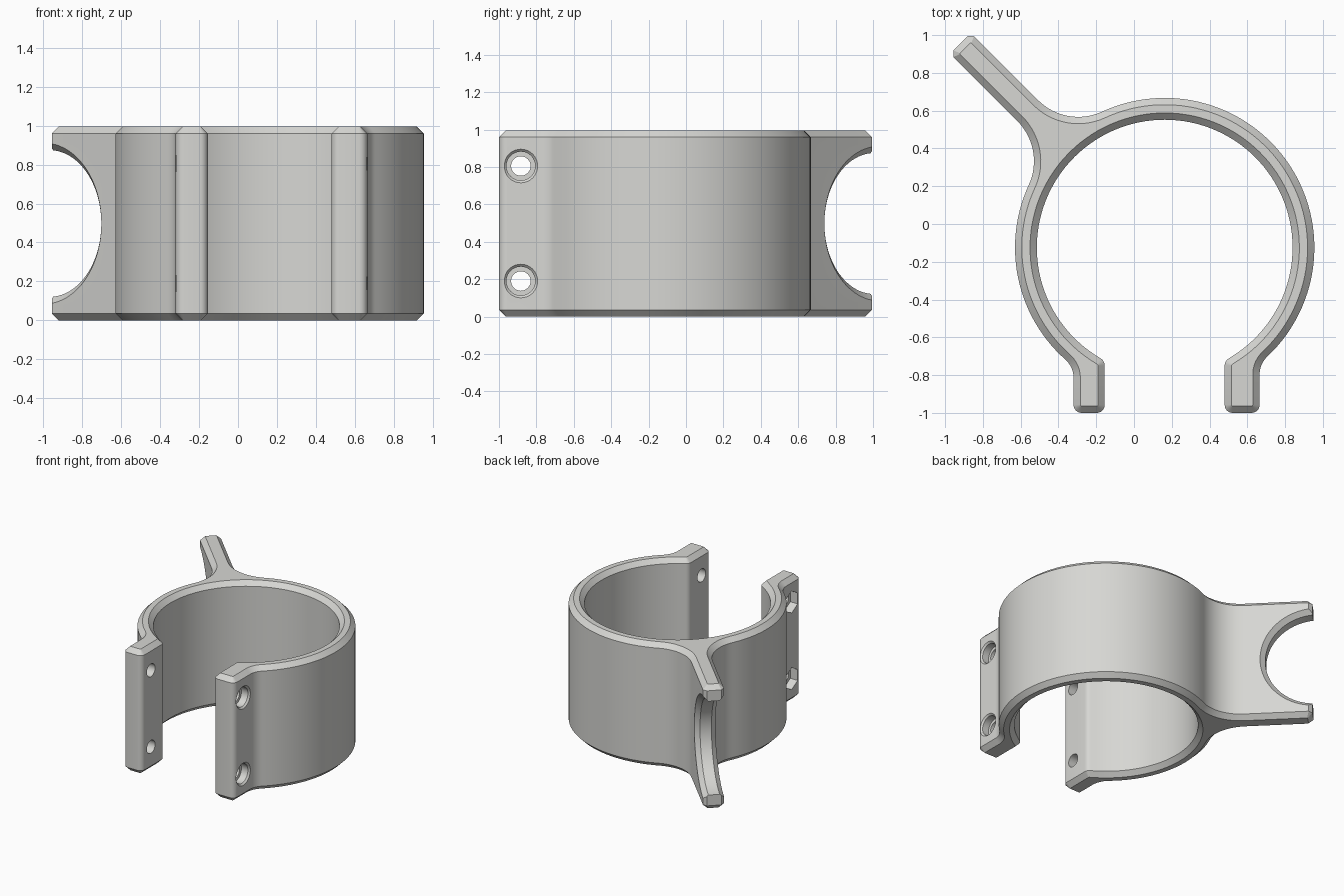
import bpy, bmesh
from math import sin, cos, tan, pi, sqrt, atan2, radians
from mathutils import Vector, Matrix

if "Cube" in bpy.data.objects:
    bpy.data.objects.remove(bpy.data.objects["Cube"])

CX, CY = 0.1625, -0.125          # ring centre
R_OUT, R_IN, H = 0.7925, 0.677, 0.995
CH = 0.036                       # edge chamfer
TAB_IN, TAB_Y = 0.3175, -0.875   # tab gap half-width and tab end
ARM_H, ARM_L, ARM_F = 0.078, 1.53, 0.30


def arc(c, r, a0, a1, n):
    return [Vector((c[0] + r * cos(a0 + (a1 - a0) * i / n),
                    c[1] + r * sin(a0 + (a1 - a0) * i / n))) for i in range(n + 1)]


def corner(p, d0, d1, r, n=6):
    """Round the corner p between unit directions d0 (back) and d1 (onward)."""
    p, d0, d1 = Vector(p), Vector(d0).normalized(), Vector(d1).normalized()
    half = atan2((d0 - d1).length, (d0 + d1).length)
    c = p + (d0 + d1).normalized() * r / sin(half)
    t = r / tan(half)
    s, e = p + d0 * t - c, p + d1 * t - c
    a0 = atan2(s.y, s.x)
    sweep = (atan2(e.y, e.x) - a0 + pi) % (2 * pi) - pi
    return arc(c, r, a0, a0 + sweep, n)


def mirror(pts):
    return [Vector((-p.x, p.y)) for p in reversed(pts)]


def tab(xo, f=0.13):
    """Tab outline on the right, from bore to outer ring; returns ring angle too."""
    yi = -sqrt(R_IN ** 2 - TAB_IN ** 2)
    yc = -sqrt((R_OUT + f) ** 2 - (xo + f) ** 2)
    a = atan2(yc, xo + f)
    pts = corner((TAB_IN, yi), (-yi, TAB_IN), (0, -1), 0.045)
    pts += corner((TAB_IN, TAB_Y), (0, 1), (1, 0), 0.042)
    pts += corner((xo, TAB_Y), (-1, 0), (0, 1), 0.042)
    pts += arc((xo + f, yc), f, pi, a + pi, 10)
    return pts, a


def loft(name, rings, n, matrix):
    """Closed solid of stacked circles (position, radius) along local z."""
    bm = bmesh.new()
    loops = [[bm.verts.new((r * cos(2 * pi * i / n), r * sin(2 * pi * i / n), z))
              for i in range(n)] for z, r in rings]
    for lo, hi in zip(loops, loops[1:]):
        for i in range(n):
            j = (i + 1) % n
            bm.faces.new((lo[i], lo[j], hi[j], hi[i]))
    bm.faces.new(loops[0][::-1])
    bm.faces.new(loops[-1])
    return make(name, bm, matrix)


def make(name, bm, matrix):
    bmesh.ops.recalc_face_normals(bm, faces=bm.faces)
    me = bpy.data.meshes.new(name)
    bm.to_mesh(me)
    bm.free()
    ob = bpy.data.objects.new(name, me)
    ob.matrix_world = matrix
    bpy.context.collection.objects.link(ob)
    return ob


# outline: right tab, outer ring, arm, outer ring, left tab, bore
XR, XL = 0.5025, 0.4825
right, a_r = tab(XR)
left, a_l = tab(XL)
uc = sqrt((R_OUT + ARM_F) ** 2 - (ARM_H + ARM_F) ** 2)
phi = atan2(uc, ARM_H + ARM_F)
half_arm = arc((ARM_H + ARM_F, uc), ARM_F, pi + phi, pi, 16)
half_arm += [Vector((ARM_H, ARM_L - 0.025)), Vector((ARM_H - 0.025, ARM_L))]
turn = Matrix.Rotation(pi / 4, 2)
arm = [turn @ p for p in half_arm + mirror(half_arm)]
b = atan2(-sqrt(R_IN ** 2 - TAB_IN ** 2), TAB_IN) + 0.05
outline = (right + arc((0, 0), R_OUT, a_r, phi + pi / 4, 56)[1:-1] + arm
           + arc((0, 0), R_OUT, 5 * pi / 4 - phi, pi - a_l, 28)[1:-1]
           + mirror(left) + arc((0, 0), R_IN, pi - b, b, 100))

# inset outline for the chamfered rims
inset, n = [], len(outline)
for i, p in enumerate(outline):
    d0 = (p - outline[i - 1]).normalized()
    d1 = (outline[(i + 1) % n] - p).normalized()
    n0, n1 = Vector((-d0.y, d0.x)), Vector((-d1.y, d1.x))
    inset.append(p + (n0 + n1) * CH / (1 + n0.dot(n1)))

# clamp body
bm = bmesh.new()
layers = [[bm.verts.new((p.x, p.y, z)) for p in pts] for pts, z in
          ((inset, 0), (outline, CH), (outline, H - CH), (inset, H))]
for lo, hi in zip(layers, layers[1:]):
    for i in range(n):
        j = (i + 1) % n
        bm.faces.new((lo[i], lo[j], hi[j], hi[i]))
bm.faces.new(layers[0][::-1])
bm.faces.new(layers[-1])
body = make("clamp_body", bm, Matrix.Translation((CX, CY, 0)))

# arched notch in the arm end, flared so that its edges are chamfered
cutters = []
uc = 1.558
pos = Vector((CX - uc / sqrt(2), CY + uc / sqrt(2), H / 2))
rot = Vector((1, 1, 0)).to_track_quat('Z', 'Y').to_matrix().to_4x4()
flat, r = ARM_H - CH, 0.377
cutters.append(loft("arm_notch_cutter", [(-0.1, r + 0.1 - flat), (-flat, r), (flat, r),
                    (0.1, r + 0.1 - flat)], 96, Matrix.Translation(pos) @ rot))

# screw holes: counterbore on the right tab, hexagonal nut pocket on the left
along_x = Matrix.Rotation(radians(90), 4, 'Y')
for z in (0.19, 0.805):
    m = Matrix.Translation((CX, -0.883, z)) @ along_x
    cutters.append(loft("screw_cutter", [(0.2, 0.052), (XR - 0.07, 0.052),
                        (XR - 0.07, 0.077), (XR - 0.013, 0.077), (XR, 0.09),
                        (XR + 0.05, 0.09)], 32, m))
    cutters.append(loft("bolt_cutter", [(-0.6, 0.052), (-0.2, 0.052)], 32, m))
    cutters.append(loft("nut_cutter", [(-0.6, 0.088), (-XL + 0.065, 0.088)], 6, m))

bpy.context.view_layer.objects.active = body
body.select_set(True)
for c in cutters:
    c.hide_render = True
    mod = body.modifiers.new("cut", 'BOOLEAN')
    mod.operation, mod.solver, mod.object = 'DIFFERENCE', 'EXACT', c
    bpy.ops.object.modifier_apply(modifier=mod.name)
for c in cutters:
    bpy.data.objects.remove(c)

# plain grey finish
grey = bpy.data.materials.new("light_grey")
grey.diffuse_color = (0.68, 0.68, 0.655, 1)
grey.use_nodes = True
grey.node_tree.nodes["Principled BSDF"].inputs["Base Color"].default_value = grey.diffuse_color
body.data.materials.clear()
body.data.materials.append(grey)
bpy.ops.object.shade_smooth_by_angle(angle=radians(30))
